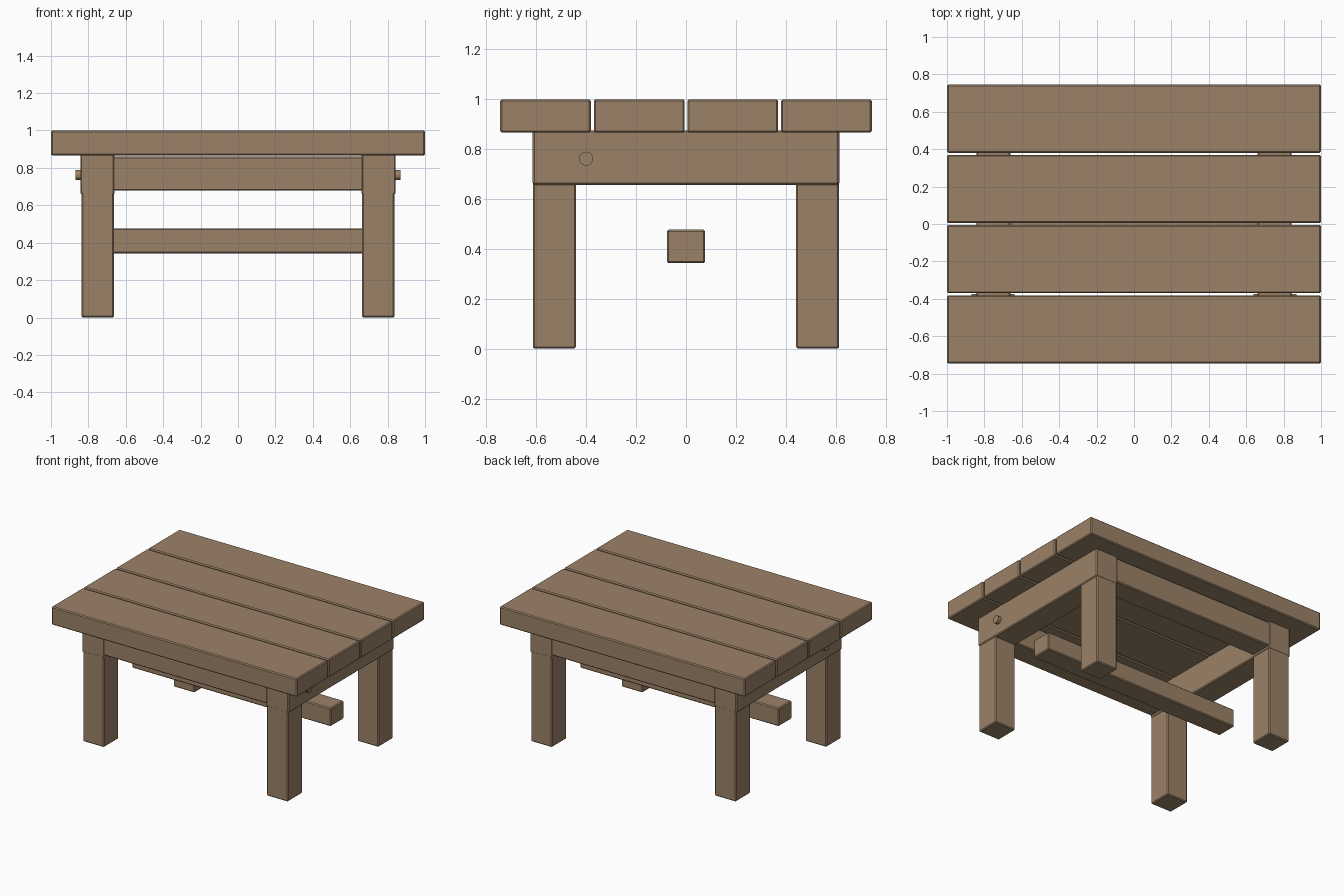
import bpy
import math

if "Cube" in bpy.data.objects:
    bpy.data.objects.remove(bpy.data.objects["Cube"])

wood = bpy.data.materials.new("brown wood")
wood.diffuse_color = (0.33, 0.225, 0.137, 1)
wood.use_nodes = True
wood.node_tree.nodes["Principled BSDF"].inputs["Base Color"].default_value = wood.diffuse_color


def finish(obj, name, bevel):
    obj.name = name
    obj.data.materials.append(wood)
    if bevel:
        mod = obj.modifiers.new("worn edges", "BEVEL")
        mod.width = bevel
        mod.segments = 1
    return obj


def beam(name, x0, x1, y0, y1, z0, z1, bevel=0.007):
    """Axis-aligned timber with slightly chamfered edges."""
    bpy.ops.mesh.primitive_cube_add(
        size=1, location=((x0 + x1) / 2, (y0 + y1) / 2, (z0 + z1) / 2))
    obj = bpy.context.object
    obj.scale = (x1 - x0, y1 - y0, z1 - z0)
    bpy.ops.object.transform_apply(location=False, rotation=False, scale=True)
    return finish(obj, name, bevel)


# Four tabletop planks with narrow gaps
width, gap = 0.364, 0.0113
for i in range(4):
    y = -0.745 + i * (width + gap)
    beam(f"top_plank_{i + 1}", -1, 1, y, y + width, 0.866, 1.0)

for sx, side in ((-1, "left"), (1, "right")):
    # End rail lying across the legs, just proud of them
    x0, x1 = sorted((sx * 0.66, sx * 0.843))
    beam(f"{side}_end_rail", x0, x1, -0.615, 0.615, 0.657, 0.875)

    # Peg through the end rail
    bpy.ops.mesh.primitive_cylinder_add(
        vertices=16, radius=0.028, depth=0.23,
        location=(sx * 0.753, -0.401, 0.762), rotation=(0, math.pi / 2, 0))
    finish(bpy.context.object, f"{side}_peg", 0)

    # Legs
    for sy, end in ((-1, "front"), (1, "back")):
        lx0, lx1 = sorted((sx * 0.663, sx * 0.836))
        ly0, ly1 = sorted((sy * 0.441, sy * 0.614))
        beam(f"{end}_{side}_leg", lx0, lx1, ly0, ly1, 0.0, 0.67)

# Long rails between the end rails
for sy, end in ((-1, "front"), (1, "back")):
    y0, y1 = sorted((sy * 0.445, sy * 0.614))
    beam(f"{end}_rail", -0.67, 0.67, y0, y1, 0.678, 0.86)

# Central stretcher under the table
beam("stretcher", -0.81, 0.81, -0.077, 0.077, 0.343, 0.477)
